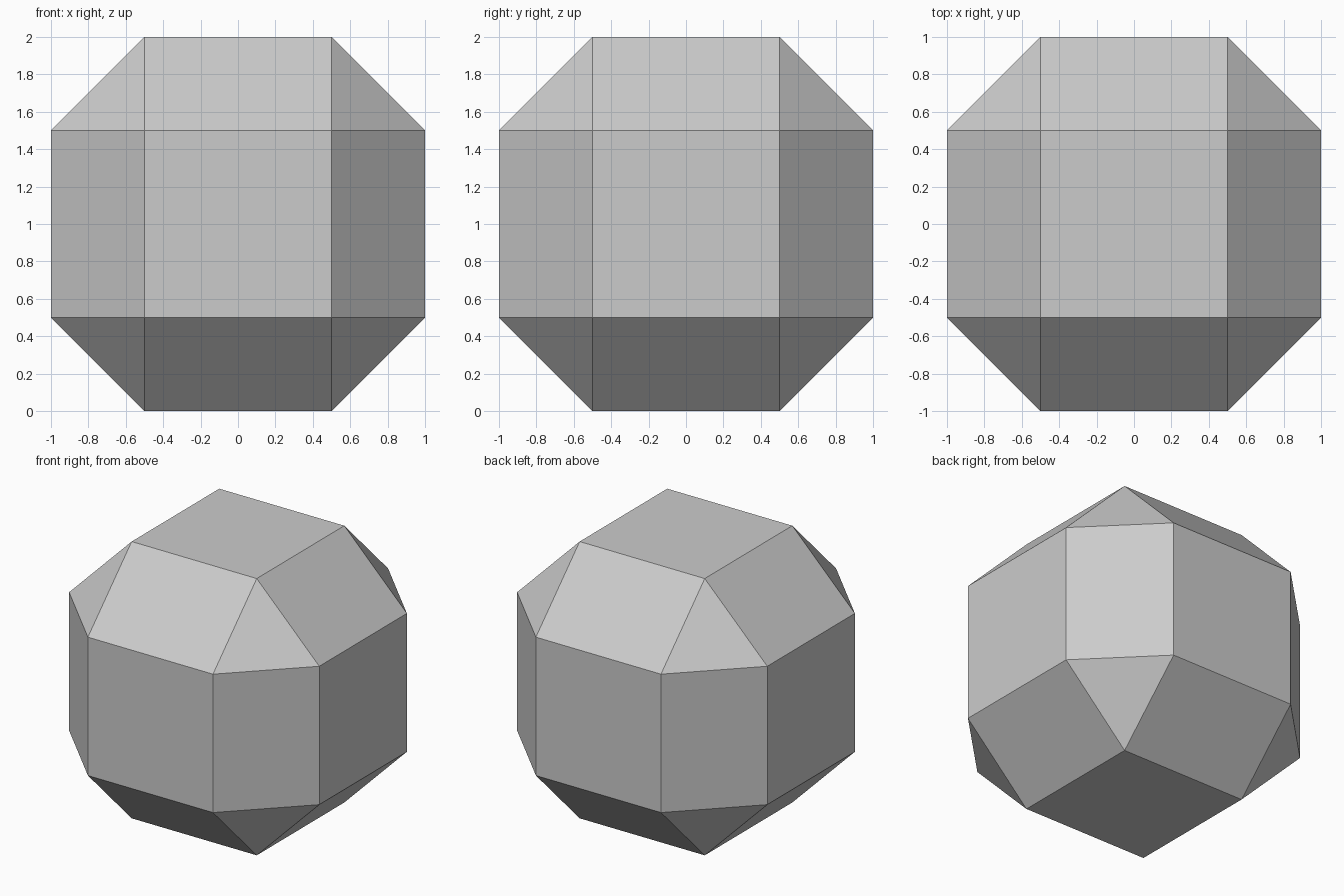
import bpy
import bmesh
from mathutils import Vector

if "Cube" in bpy.data.objects:
    bpy.data.objects.remove(bpy.data.objects["Cube"])

# Faceted ball: a cube with every edge chamfered, leaving a triangle at each corner
bm = bmesh.new()
bmesh.ops.create_cube(bm, size=2.0)
bmesh.ops.bevel(bm, geom=bm.edges[:], offset=0.5, offset_type='OFFSET',
                segments=1, profile=0.5, affect='EDGES', clamp_overlap=True)
# Stand it on the ground
bmesh.ops.translate(bm, verts=bm.verts[:], vec=Vector((0, 0, 1)))
bmesh.ops.recalc_face_normals(bm, faces=bm.faces[:])

mesh = bpy.data.meshes.new("faceted_ball")
bm.to_mesh(mesh)
bm.free()
bpy.context.collection.objects.link(bpy.data.objects.new("faceted_ball", mesh))
